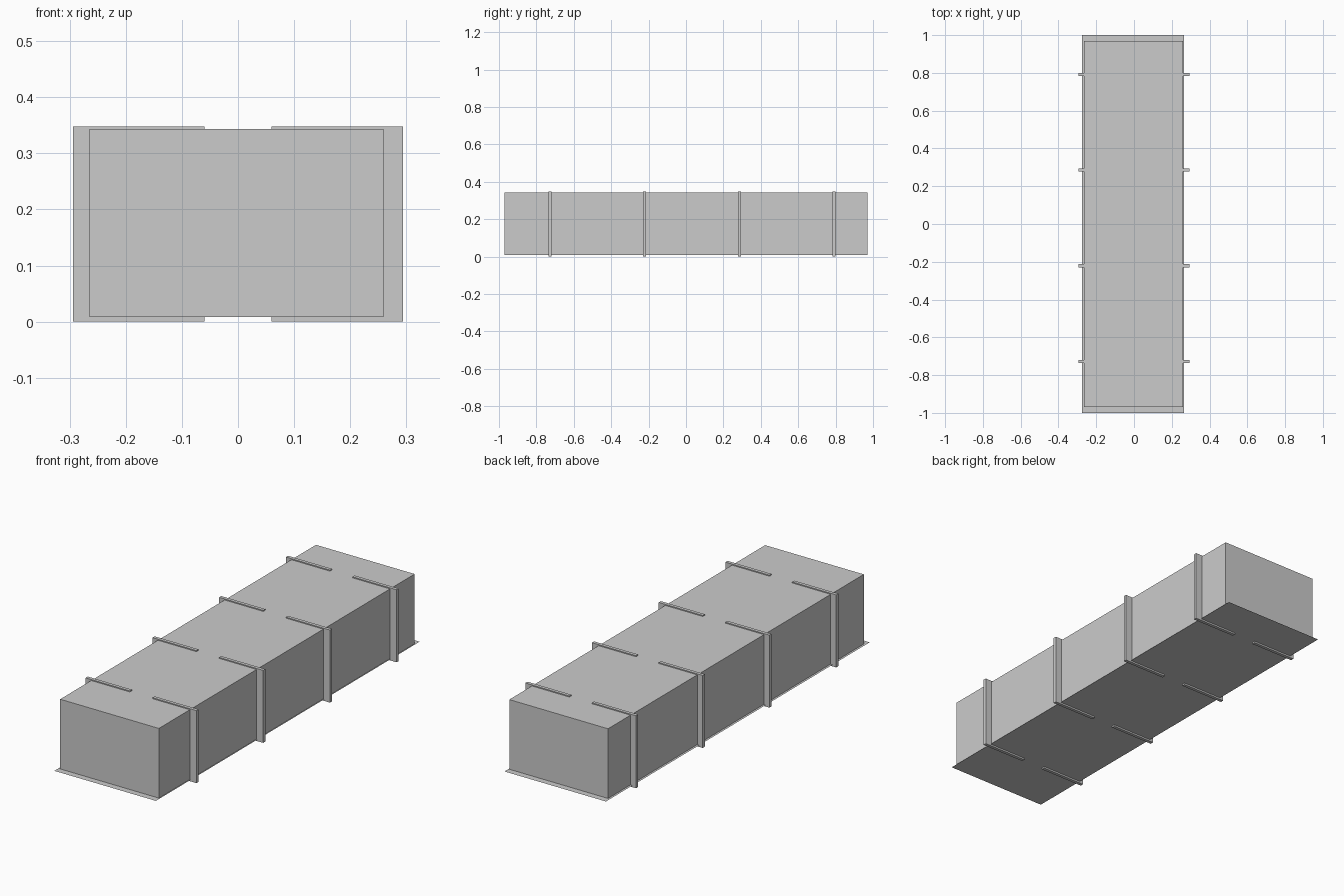
import bpy, bmesh

if "Cube" in bpy.data.objects:
    bpy.data.objects.remove(bpy.data.objects["Cube"])

def mesh_object(name, bm):
    bmesh.ops.recalc_face_normals(bm, faces=bm.faces[:])
    me = bpy.data.meshes.new(name)
    bm.to_mesh(me)
    bm.free()
    ob = bpy.data.objects.new(name, me)
    bpy.context.collection.objects.link(ob)
    return ob

def box(name, x0, x1, y0, y1, z0, z1):
    bm = bmesh.new()
    bmesh.ops.create_cube(bm, size=1)
    for v in bm.verts:
        v.co = (x1 if v.co.x > 0 else x0,
                y1 if v.co.y > 0 else y0,
                z1 if v.co.z > 0 else z0)
    return mesh_object(name, bm)

def bracket(name, outline, y, width):
    # extrude an x-z outline along y
    bm = bmesh.new()
    face = bm.faces.new([bm.verts.new((x, y - width / 2, z)) for x, z in outline])
    ext = bmesh.ops.extrude_face_region(bm, geom=[face], use_keep_orig=True)
    for v in ext["geom"]:
        if isinstance(v, bmesh.types.BMVert):
            v.co.y += width
    return mesh_object(name, bm)

BOTTOM, TOP = 0.0085, 0.343

# main body
box("body", -0.265, 0.259, -0.97, 0.97, BOTTOM, TOP)

# thin base sheet, slightly larger than the body
bm = bmesh.new()
bm.faces.new([bm.verts.new((x, y, BOTTOM - 0.0005)) for x, y in
              ((-0.275, -1), (0.264, -1), (0.264, 1), (-0.275, 1))])
mesh_object("base_sheet", bm)

# C-shaped clamps gripping both sides
for i in range(4):
    y = -0.727 + 0.506 * i
    for side, label in ((-1, "left"), (1, "right")):
        inner, wall, outer = side * 0.06, side * 0.25, side * 0.294
        outline = [(inner, 0), (outer, 0), (outer, 0.348), (inner, 0.348),
                   (inner, TOP - 0.003), (wall, TOP - 0.003),
                   (wall, BOTTOM + 0.003), (inner, BOTTOM + 0.003)]
        bracket(f"clamp_{label}_{i + 1}", outline, y, 0.016)
